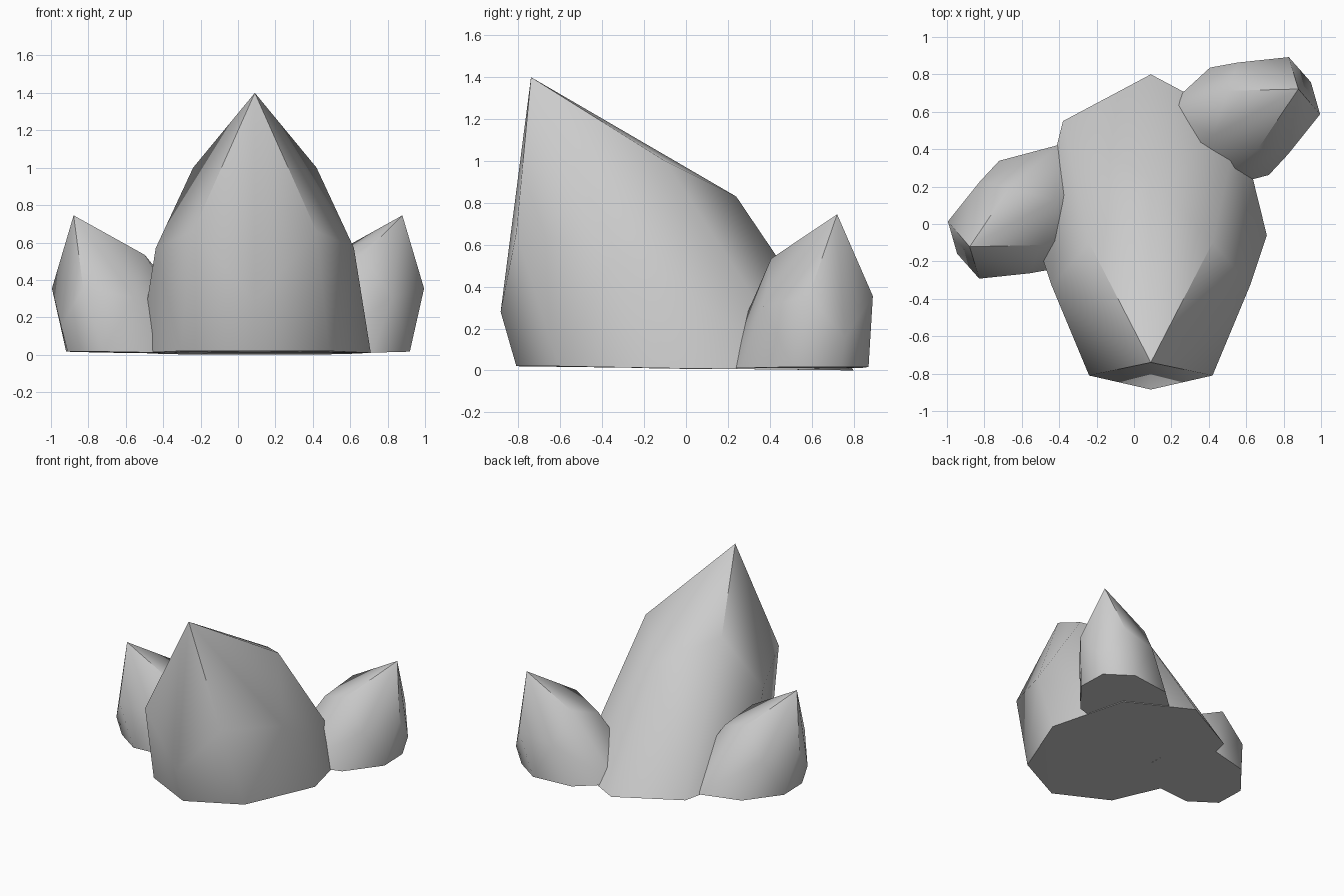
import bpy, bmesh, math

if "Cube" in bpy.data.objects:
    bpy.data.objects.remove(bpy.data.objects["Cube"])

# Half profile of one rock: (half width, y, z); mirrored across x
POINTS = [
    (0, -0.74, 1.40),       # tip
    (0, -0.885, 0.28),      # front belly
    (0.33, -0.81, 0.66),    # front shoulders
    (0.53, -0.33, 0.57),    # side shoulders
    (0.33, -0.10, 1.00),    # upper sides
    (0, 0.24, 0.83),        # back of the top slope
    (0, -0.81, 0.02), (0.395, -0.61, 0.02), (0.62, -0.06, 0.01),  # base outline
    (0.47, 0.55, 0.003), (0, 0.80, 0),
]


def rock(name, loc, angle, scale):
    bm = bmesh.new()
    for x, y, z in POINTS:
        for s in ((1, -1) if x else (1,)):
            bm.verts.new((s * x, y, z))
    bmesh.ops.convex_hull(bm, input=bm.verts)
    bmesh.ops.recalc_face_normals(bm, faces=bm.faces)
    me = bpy.data.meshes.new(name)
    bm.to_mesh(me)
    bm.free()
    ob = bpy.data.objects.new(name, me)
    bpy.context.collection.objects.link(ob)
    ob.location = loc
    ob.rotation_euler.z = math.radians(angle)
    ob.scale = (scale,) * 3
    bpy.ops.object.select_all(action='DESELECT')
    ob.select_set(True)
    bpy.context.view_layer.objects.active = ob
    bpy.ops.object.shade_smooth_by_angle(angle=math.radians(55))
    return ob


# Large rock and two smaller copies leaning outwards
rock("large_rock", (0.09, 0, 0), 0, 1)
rock("small_rock_right", (0.536, 0.534, 0.006), 118.7, 0.528)
rock("small_rock_left", (-0.536, 0.066, 0.006), -61.3, 0.528)
